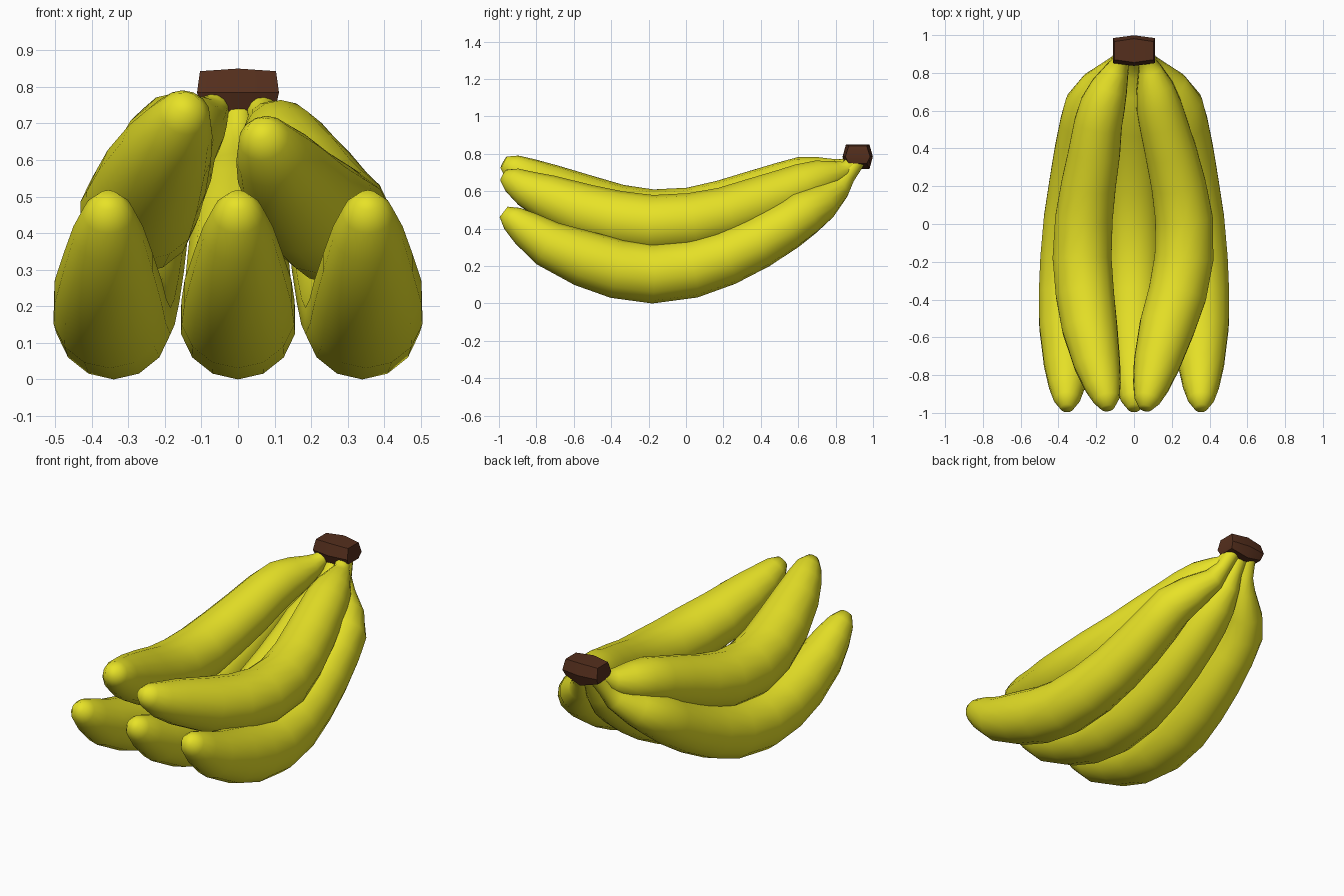
import bpy, bmesh
from math import sin, cos, pi
from mathutils import Vector

if "Cube" in bpy.data.objects:
    bpy.data.objects.remove(bpy.data.objects["Cube"])

def material(name, col):
    m = bpy.data.materials.new(name)
    m.diffuse_color = (*col, 1)
    m.use_nodes = True
    m.node_tree.nodes["Principled BSDF"].inputs["Base Color"].default_value = m.diffuse_color
    return m

YELLOW = material("banana_yellow", (0.80, 0.76, 0.02))
BROWN = material("stem_brown", (0.09, 0.028, 0.012))
SIDES = 14

# shared stations along each fruit, tip to neck
Y = [-.975, -.93, -.855, -.74, -.545, -.37, -.18, .03, .21, .38, .53, .63, .725, .815, .86, .93]
R = [.035, .07, .098, .125, .15, .158, .16, .156, .148, .14, .13, .122, .10, .065, .045, .04]

# height and sideways drift of each kind of fruit
LOW_Z = [.49, .455, .40, .32, .24, .185, .16, .185, .243, .323, .41, .48, .54, .615, .68, .78]
OUT_X = [.355, .355, .355, .355, .355, .35, .34, .325, .305, .285, .265, .245, .19, .11, .08, .05]
LEFT_Z = [.755, .73, .685, .625, .54, .48, .45, .465, .515, .575, .63, .665, .685, .71, .735, .78]
LEFT_X = [-.14, -.145, -.165, -.195, -.235, -.26, -.275, -.265, -.24, -.21, -.19, -.165, -.13, -.09, -.07, -.05]
RIGHT_Z = [.685, .66, .615, .565, .49, .445, .42, .435, .475, .535, .59, .63, .67, .70, .72, .78]
RIGHT_X = [.06, .07, .09, .12, .175, .23, .265, .265, .235, .195, .155, .13, .11, .085, .07, .05]

def finish(name, bm, mat, angle):
    bmesh.ops.recalc_face_normals(bm, faces=bm.faces)
    me = bpy.data.meshes.new(name)
    bm.to_mesh(me)
    bm.free()
    me.materials.append(mat)
    ob = bpy.data.objects.new(name, me)
    bpy.context.collection.objects.link(ob)
    bpy.ops.object.select_all(action='DESELECT')
    ob.select_set(True)
    bpy.context.view_layer.objects.active = ob
    bpy.ops.object.shade_smooth_by_angle(angle=angle)
    return ob

def banana(name, xs, zs):
    pts = [Vector(p) for p in zip(xs, Y, zs)]
    bm = bmesh.new()
    rings = []
    for i, (p, r) in enumerate(zip(pts, R)):
        t = (pts[min(i + 1, len(pts) - 1)] - pts[max(i - 1, 0)]).normalized()
        side = t.cross(Vector((0, 0, 1))).normalized()
        up = side.cross(t)
        rings.append([bm.verts.new(p + r * (sin(a) * side + cos(a) * up))
                      for a in (2 * pi * k / SIDES for k in range(SIDES))])
    for a, b in zip(rings, rings[1:]):
        for k in range(SIDES):
            n = (k + 1) % SIDES
            bm.faces.new((a[k], a[n], b[n], b[k]))
    bm.faces.new(rings[0])
    bm.faces.new(rings[-1])
    finish(name, bm, YELLOW, 1.2)

# lower row of three
banana("lower_right_banana", OUT_X, LOW_Z)
banana("lower_middle_banana", [0] * len(Y), LOW_Z)
banana("lower_left_banana", [-x for x in OUT_X], LOW_Z)

# upper pair
banana("upper_left_banana", LEFT_X, LEFT_Z)
banana("upper_right_banana", RIGHT_X, RIGHT_Z)

# faceted stem block: subdivided cube with bulging middles
bm = bmesh.new()
bmesh.ops.create_cube(bm, size=2)
bmesh.ops.subdivide_edges(bm, edges=bm.edges[:], cuts=1, use_grid_fill=True)
for v in bm.verts:
    x, y, z = v.co
    v.co.x = x * (.104 + .008 * (1 - abs(z)))
    v.co.y = .918 + y * (.048 + .015 * (1 - abs(x)) + .018 * (1 - abs(z)))
    v.co.z = .785 + z * (.058 + .007 * (1 - abs(x)))
    if z < 0:
        v.co.z += .022 * abs(x)
finish("stem", bm, BROWN, .6)
